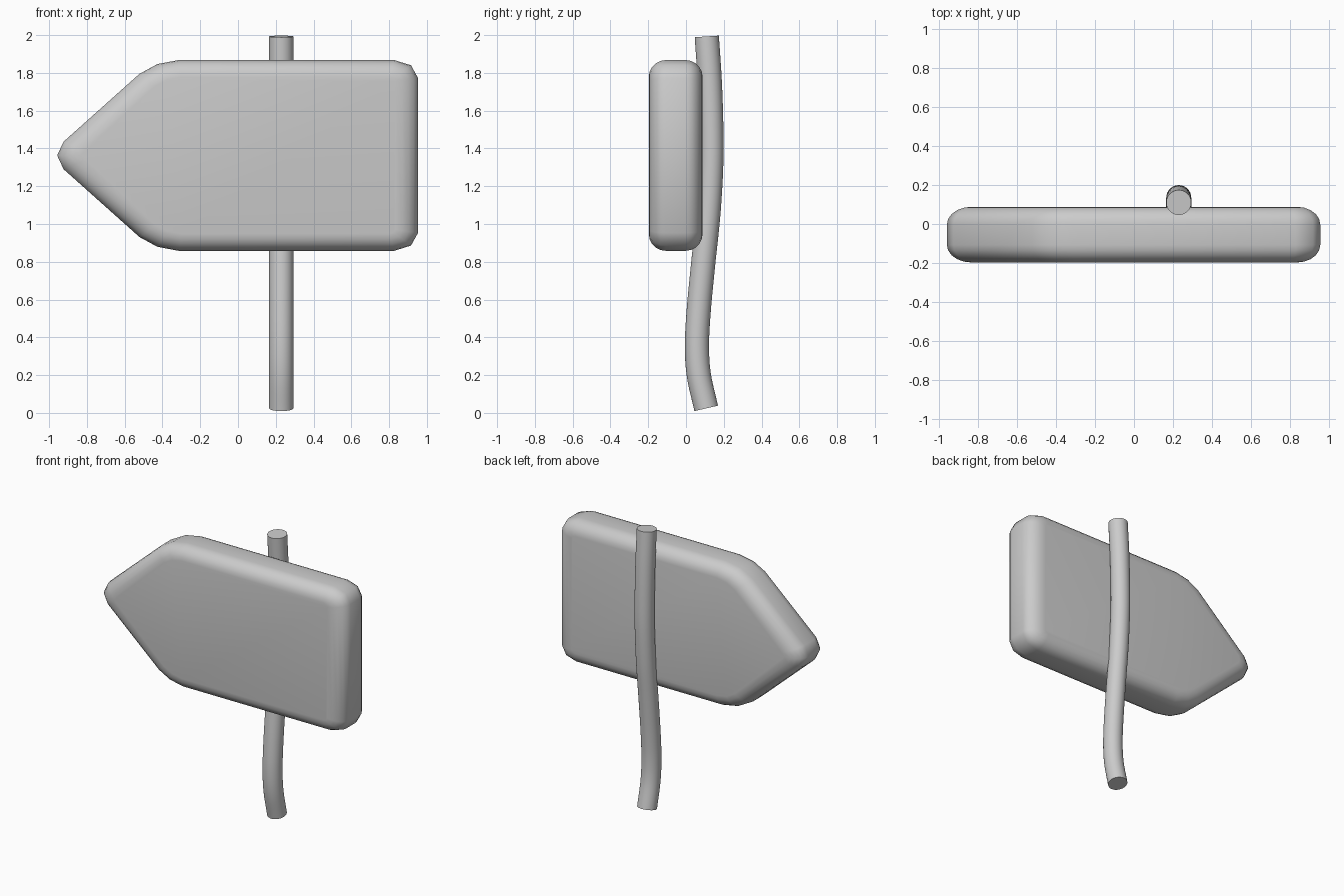
import bpy, bmesh, math
from mathutils import Vector

cube = bpy.data.objects.get("Cube")
if cube:
    bpy.data.objects.remove(cube, do_unlink=True)

GREY = (0.6, 0.6, 0.6, 1.0)
mat = bpy.data.materials.new("plain grey")
mat.use_nodes = True
mat.diffuse_color = GREY
mat.node_tree.nodes["Principled BSDF"].inputs["Base Color"].default_value = GREY


def finish(bm, name, angle):
    """Turn a bmesh into a smooth-shaded object with the shared material."""
    bmesh.ops.recalc_face_normals(bm, faces=bm.faces)
    mesh = bpy.data.meshes.new(name)
    bm.to_mesh(mesh)
    bm.free()
    mesh.materials.append(mat)
    obj = bpy.data.objects.new(name, mesh)
    bpy.context.collection.objects.link(obj)
    bpy.ops.object.select_all(action='DESELECT')
    obj.select_set(True)
    bpy.context.view_layer.objects.active = obj
    bpy.ops.object.shade_smooth_by_angle(angle=math.radians(angle))
    return obj


# Arrow board: extruded outline, rounded corners, then rounded rims
STRETCH = 1.33          # the rounding is wider along x
Y_FRONT, Y_BACK = -0.197, 0.088
outline = [(-1.005, 1.363), (-0.44, 0.858), (0.953, 0.858),
           (0.953, 1.868), (-0.44, 1.868)]
bm = bmesh.new()
face = bm.faces.new([bm.verts.new((x / STRETCH, Y_FRONT, z)) for x, z in outline])
ext = bmesh.ops.extrude_face_region(bm, geom=[face])
for v in ext["geom"]:
    if isinstance(v, bmesh.types.BMVert):
        v.co.y = Y_BACK
bmesh.ops.recalc_face_normals(bm, faces=bm.faces)


def is_cross(e):
    return abs(e.verts[0].co.y - e.verts[1].co.y) > 0.1


bmesh.ops.bevel(bm, geom=[e for e in bm.edges if is_cross(e)], offset=0.095,
                offset_type='OFFSET', segments=2, profile=0.5, affect='EDGES')
bmesh.ops.bevel(bm, geom=[e for e in bm.edges if not is_cross(e)], offset=0.09,
                offset_type='OFFSET', segments=5, profile=0.5, affect='EDGES')
for v in bm.verts:
    v.co.x *= STRETCH
finish(bm, "arrow_board", 60)

# Bent post: circle swept along a curved centre line in the yz plane
POST_X, RADIUS, SIDES, STEPS = 0.229, 0.064, 32, 6
path = [(0.107, 0.024), (0.068, 0.20), (0.058, 0.36), (0.068, 0.55),
        (0.092, 0.80), (0.118, 1.05), (0.133, 1.30), (0.134, 1.50),
        (0.126, 1.75), (0.110, 1.993)]
pts = [Vector((POST_X, y, z)) for y, z in path]
ctrl = [2 * pts[0] - pts[1]] + pts + [2 * pts[-1] - pts[-2]]
line = []
for a, b, c, d in zip(ctrl, ctrl[1:], ctrl[2:], ctrl[3:]):
    for i in range(STEPS):
        t = i / STEPS
        line.append(0.5 * (2 * b + (c - a) * t + (2 * a - 5 * b + 4 * c - d) * t ** 2
                           + (3 * b - a - 3 * c + d) * t ** 3))
line.append(pts[-1])

bm = bmesh.new()
rings = []
for i, p in enumerate(line):
    tangent = (line[min(i + 1, len(line) - 1)] - line[max(i - 1, 0)]).normalized()
    side = Vector((1, 0, 0))
    depth = tangent.cross(side)
    rings.append([bm.verts.new(p + RADIUS * (math.cos(u) * side + math.sin(u) * depth))
                  for u in (2 * math.pi * k / SIDES for k in range(SIDES))])
for low, high in zip(rings, rings[1:]):
    for k in range(SIDES):
        n = (k + 1) % SIDES
        bm.faces.new((low[k], low[n], high[n], high[k]))
bm.faces.new(rings[0])
bm.faces.new(rings[-1])
finish(bm, "bent_post", 40)
